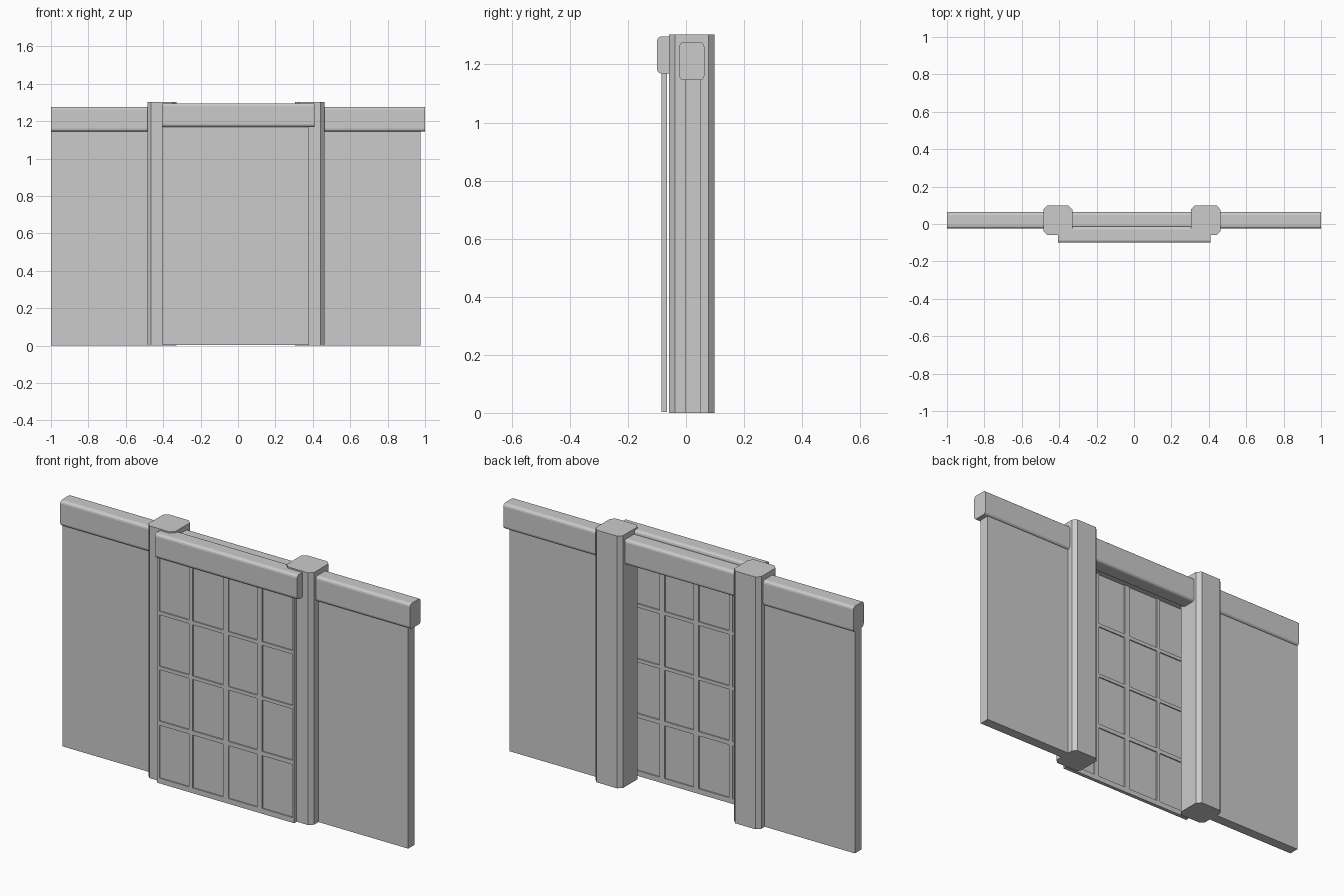
import bpy, bmesh, math

if "Cube" in bpy.data.objects:
    bpy.data.objects.remove(bpy.data.objects["Cube"])


def prism(name, pts, to3d, lo, hi):
    """Extrude a 2D outline from lo to hi; to3d places (u, v, depth) in space."""
    bm = bmesh.new()
    a = [bm.verts.new(to3d(u, v, lo)) for u, v in pts]
    b = [bm.verts.new(to3d(u, v, hi)) for u, v in pts]
    bm.faces.new(a)
    bm.faces.new(b)
    for i in range(len(pts)):
        j = (i + 1) % len(pts)
        bm.faces.new((a[i], a[j], b[j], b[i]))
    bmesh.ops.recalc_face_normals(bm, faces=bm.faces)
    mesh = bpy.data.meshes.new(name)
    bm.to_mesh(mesh)
    bm.free()
    ob = bpy.data.objects.new(name, mesh)
    bpy.context.collection.objects.link(ob)
    return ob


def rounded(u0, u1, v0, v1, r, steps):
    """Rectangle outline with corners cut by the given number of segments."""
    pts = []
    corners = [(u1 - r, v1 - r), (u0 + r, v1 - r), (u0 + r, v0 + r), (u1 - r, v0 + r)]
    for k, (cu, cv) in enumerate(corners):
        for s in range(steps + 1):
            t = math.pi / 2 * (k + s / steps)
            pts.append((cu + r * math.cos(t), cv + r * math.sin(t)))
    return pts


def along_x(u, v, d):
    return (d, u, v)


def along_z(u, v, d):
    return (u, v, d)


def box(name, x0, x1, y0, y1, z0, z1):
    return prism(name, [(x0, y0), (x1, y0), (x1, y1), (x0, y1)], along_z, z0, z1)


# Wall panels either side of the doorway
box("left_wall", -1.0, -0.46, -0.003, 0.05, 0, 1.2)
box("right_wall", 0.44, 0.975, -0.003, 0.05, 0, 1.2)

# Chamfered door posts
for name, x0, x1 in (("left_post", -0.485, -0.33), ("right_post", 0.305, 0.462)):
    prism(name, rounded(x0, x1, -0.058, 0.098, 0.02, 1), along_z, 0, 1.303)

# Long top beam and the door rail in front of it
prism("top_beam", rounded(-0.023, 0.063, 1.146, 1.277, 0.015, 3), along_x, -1, 1)
prism("door_rail", rounded(-0.1, -0.014, 1.169, 1.296, 0.015, 3), along_x, -0.405, 0.408)

# Sliding lattice door: thin panel with bars standing proud on both faces
box("door_panel", -0.395, 0.375, -0.078, -0.071, 0.01, 1.2)
stiles = [(-0.403, -0.39), (-0.22, -0.201), (-0.027, 0.004), (0.168, 0.197), (0.37, 0.38)]
rails = [(0.003, 0.03), (0.303, 0.325), (0.59, 0.608), (0.873, 0.892), (1.175, 1.2)]
for x0, x1 in stiles:
    box("door_stile", x0, x1, -0.084, -0.065, 0.003, 1.2)
for (_, x0), (x1, _) in zip(stiles, stiles[1:]):
    for z0, z1 in rails:
        box("door_crossbar", x0, x1, -0.084, -0.065, z0, z1)
